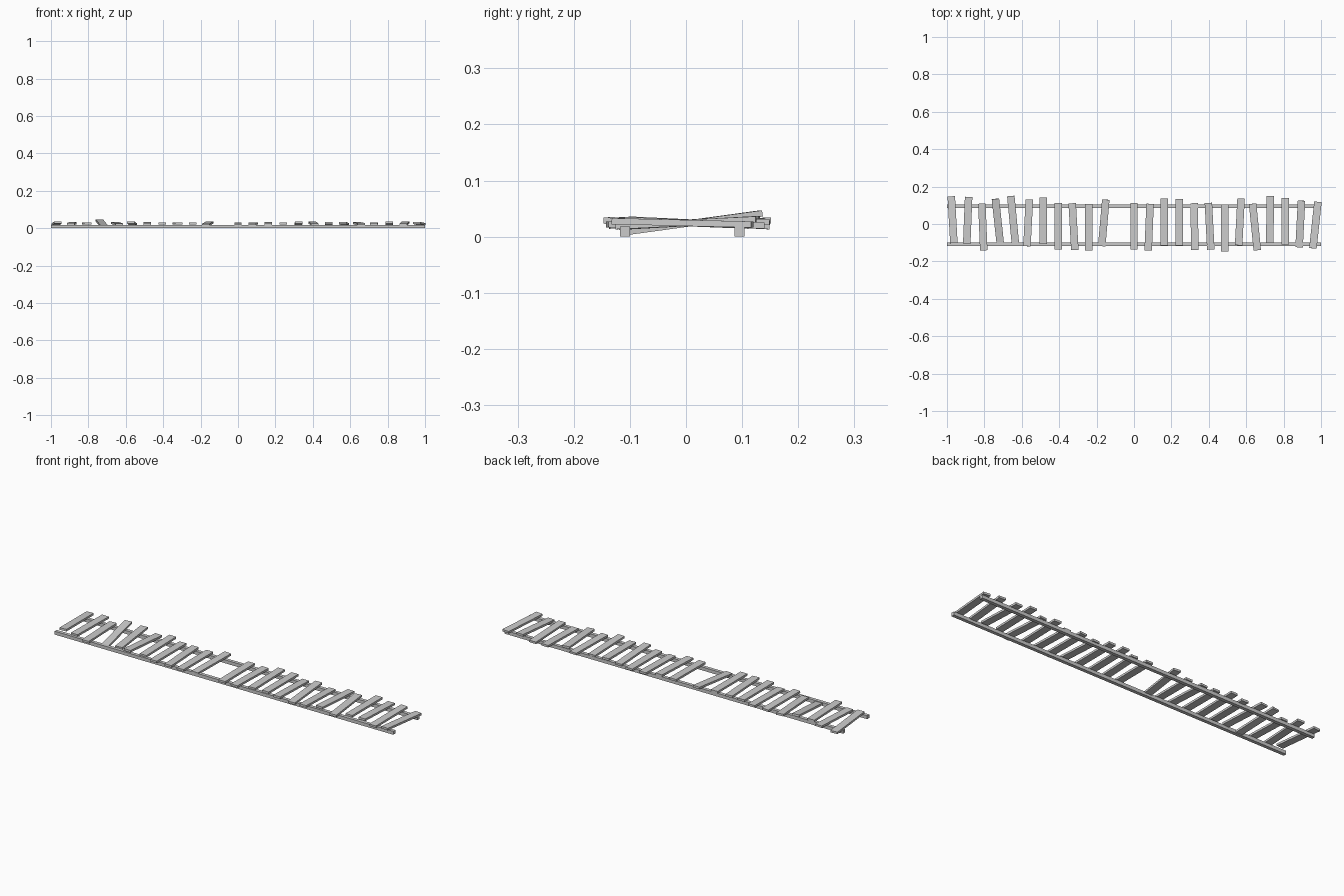
import bpy
from math import atan2
from mathutils import Euler


def box(name, size, loc, rot=(0, 0, 0)):
    bpy.ops.mesh.primitive_cube_add(size=1, location=loc, rotation=rot)
    ob = bpy.context.object
    ob.name = name
    ob.scale = size
    return ob


# two long rails
box("front_rail", (2.0, 0.018, 0.018), (0, -0.109, 0.009))
box("back_rail", (2.0, 0.018, 0.018), (0, 0.095, 0.009))

# uneven planks: slot -> (y centre, lean in x from front to back end, rise from front to back)
planks = {
    0: (0.023, -0.014, -0.012), 1: (0.020, 0.010, 0.004), 2: (-0.016, -0.010, 0.0),
    3: (0.011, -0.027, 0.034), 4: (0.025, -0.024, 0.008), 5: (0.006, 0.013, -0.010),
    6: (0.017, 0.0, 0.005), 7: (-0.012, 0.0, 0.0), 8: (-0.014, -0.014, 0.0),
    9: (-0.017, 0.0, 0.0), 10: (0.006, 0.022, 0.014), 12: (-0.012, 0.0, 0.002),
    13: (-0.017, 0.010, 0.002), 14: (0.011, 0.0, 0.005), 15: (0.009, 0.0, 0.0),
    16: (-0.014, -0.004, -0.010), 17: (-0.012, -0.013, 0.010), 18: (-0.022, 0.0, -0.008),
    19: (0.011, 0.013, -0.006), 20: (-0.016, -0.025, 0.006), 21: (0.024, 0.004, 0.003),
    22: (0.015, 0.0, -0.010), 23: (0.0, 0.013, 0.012), 24: (-0.006, 0.027, -0.006),
}
LENGTH = 0.25
for slot, (y, lean, rise) in planks.items():
    x = -0.97 + slot * 1.94 / 24
    rot = Euler((atan2(rise, LENGTH), 0, -atan2(lean, LENGTH)))
    box(f"plank_{slot:02d}", (0.040, LENGTH, 0.011), (x, y, 0.0245), rot)
